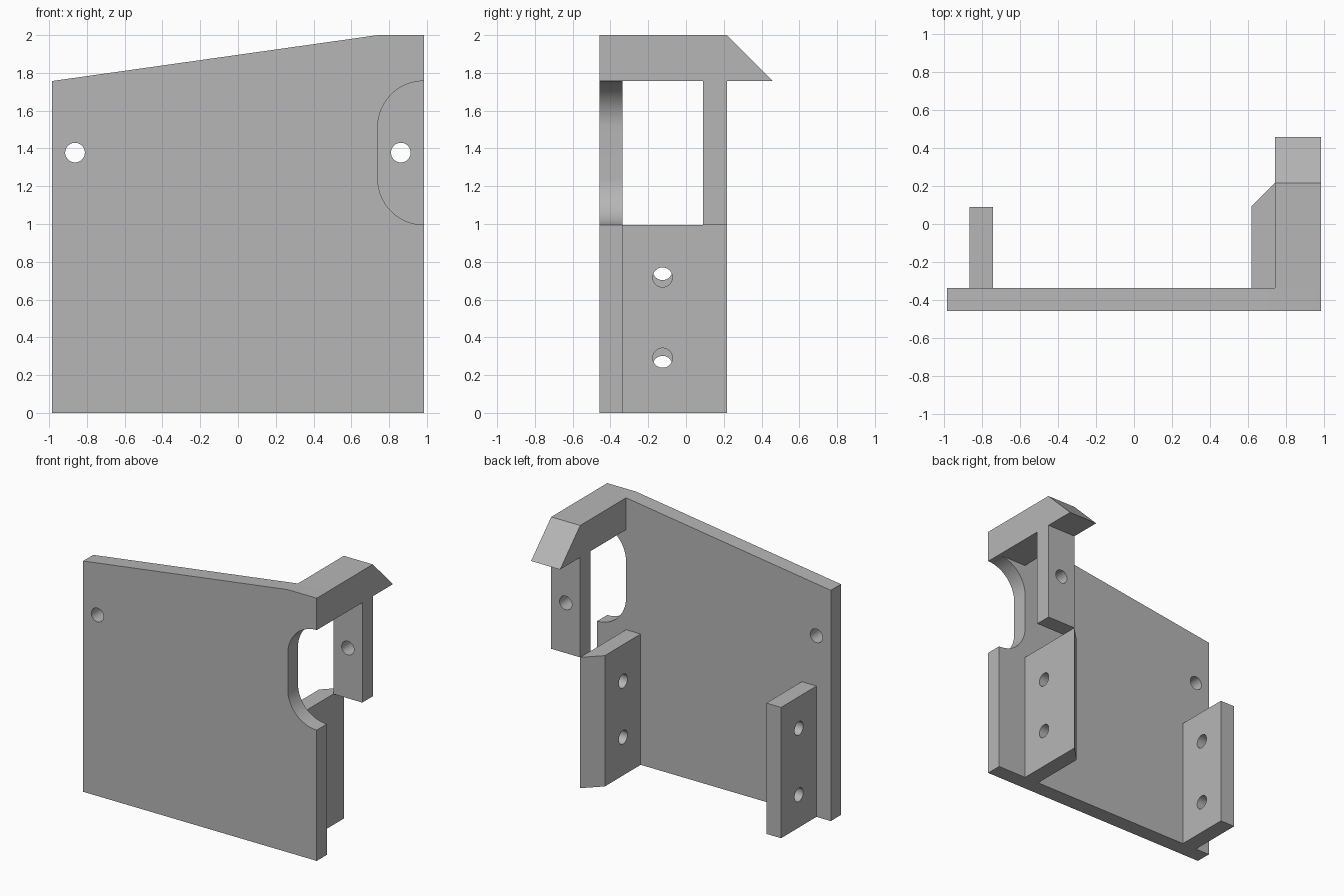
import bpy, math
from mathutils import Vector

cube = bpy.data.objects.get("Cube")
if cube:
    bpy.data.objects.remove(cube, do_unlink=True)

grey = bpy.data.materials.new("plain_grey")
grey.use_nodes = True
grey.diffuse_color = (0.47, 0.47, 0.47, 1)
grey.node_tree.nodes["Principled BSDF"].inputs["Base Color"].default_value = (0.47, 0.47, 0.47, 1)

HALF_X, HALF_Y = 0.984, 0.458    # overall half sizes
BACK = -0.336                    # back face of the plate
SLOT_LOW, SLOT_HIGH = 0.996, 1.757
HOOK_X = 0.74                    # inner side of the hook
HOLE_R = 0.052
AXES = {"x": Vector((1, 0, 0)), "y": Vector((0, 1, 0)), "z": Vector((0, 0, 1))}


def prism(name, profile, axis, start, end):
    """Extrude a 2D profile (its coordinates in x, y, z order) along an axis."""
    u, v = [AXES[a] for a in "xyz" if a != axis]
    n = len(profile)
    verts = [u * a + v * b + AXES[axis] * d for d in (start, end) for a, b in profile]
    faces = [list(range(n))[::-1], list(range(n, 2 * n))]
    faces += [[i, (i + 1) % n, (i + 1) % n + n, i + n] for i in range(n)]
    mesh = bpy.data.meshes.new(name)
    mesh.from_pydata(verts, [], faces)
    # Turn the normals outward
    area = sum(profile[i][0] * profile[(i + 1) % n][1] - profile[(i + 1) % n][0] * profile[i][1]
               for i in range(n))
    if (area > 0) == (axis == "y"):
        mesh.flip_normals()
    mesh.materials.append(grey)
    obj = bpy.data.objects.new(name, mesh)
    bpy.context.collection.objects.link(obj)
    return obj


def arc(cx, cy, r, start, end, steps):
    angles = [math.radians(start + (end - start) * i / steps) for i in range(steps + 1)]
    return [(cx + r * math.cos(a), cy + r * math.sin(a)) for a in angles]


def drill(obj, axis, a, b):
    """Cut a round through hole along an axis."""
    cutter = prism("hole_cutter", arc(a, b, HOLE_R, 0, 360, 48)[:-1], axis, -1.5, 1.5)
    cutter.hide_render = True
    mod = obj.modifiers.new("hole", "BOOLEAN")
    mod.operation, mod.solver, mod.object = "DIFFERENCE", "EXACT", cutter
    bpy.context.view_layer.objects.active = obj
    bpy.ops.object.modifier_apply(modifier=mod.name)
    bpy.data.objects.remove(cutter, do_unlink=True)


# Front plate with sloped top and rounded side slot
r = HALF_X - HOOK_X
slot = arc(HALF_X, SLOT_LOW + r, r, 270, 180, 24) + arc(HALF_X, SLOT_HIGH - r, r, 180, 90, 24)
plate = prism("front_plate", [(-HALF_X, 0), (HALF_X, 0)] + slot
              + [(HALF_X, 2), (HOOK_X, 2), (-HALF_X, SLOT_HIGH)], "y", -HALF_Y, BACK)
drill(plate, "y", -0.863, 1.378)

# Hook arm with bevelled nose and hanging tab
hook = prism("hook_arm", [(BACK, SLOT_HIGH), (0.09, SLOT_HIGH), (0.09, SLOT_LOW),
                          (0.216, SLOT_LOW), (0.216, SLOT_HIGH), (HALF_Y, SLOT_HIGH),
                          (0.216, 2), (BACK, 2)], "x", HOOK_X, HALF_X)
drill(hook, "y", 0.862, 1.378)

# Left flange with one chamfered corner
left = prism("left_flange", [(0.617, BACK), (HOOK_X, BACK), (HOOK_X, 0.216), (0.617, 0.094)],
             "z", 0, SLOT_LOW)
for z in (0.291, 0.718):
    drill(left, "x", -0.124, z)

# Right flange
right = prism("right_flange", [(-0.864, BACK), (-0.74, BACK), (-0.74, 0.09), (-0.864, 0.09)],
              "z", 0, SLOT_LOW)
for z in (0.25, 0.755):
    drill(right, "x", -0.124, z)

# Smooth the round cuts and keep the corners sharp
bpy.ops.object.select_all(action="DESELECT")
for obj in (plate, hook, left, right):
    obj.select_set(True)
bpy.context.view_layer.objects.active = plate
bpy.ops.object.shade_smooth_by_angle(angle=math.radians(30))
